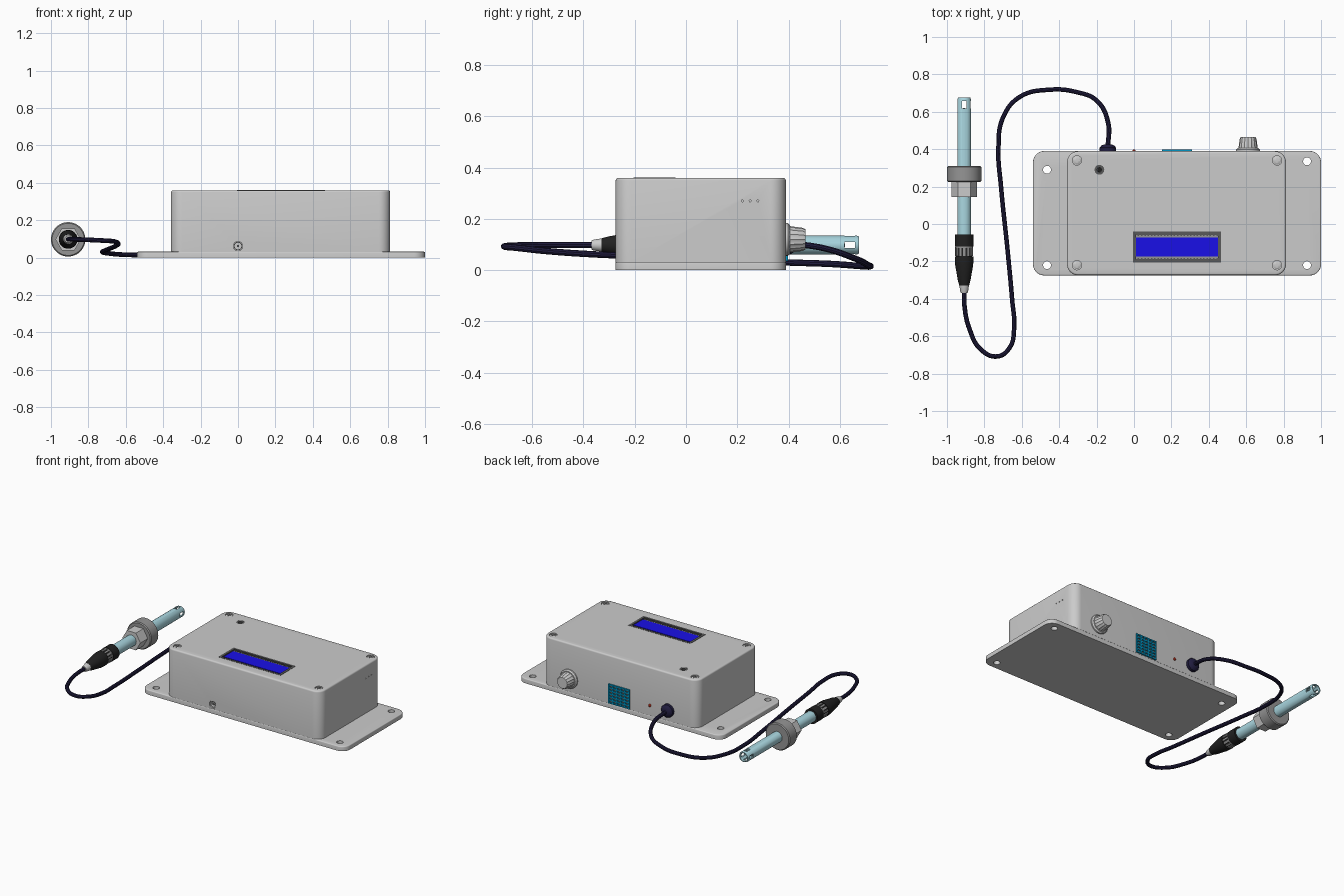
import bpy, bmesh, math
from mathutils import Matrix, Vector

if "Cube" in bpy.data.objects:
    bpy.data.objects.remove(bpy.data.objects["Cube"])

def colour(name, r, g, b):
    m = bpy.data.materials.new(name)
    m.diffuse_color = (r, g, b, 1)
    m.use_nodes = True
    m.node_tree.nodes["Principled BSDF"].inputs["Base Color"].default_value = m.diffuse_color
    return m

BLACK = colour("black", .015, .015, .015)
DARK = colour("dark_grey", .1, .1, .1)
STEEL = colour("steel_grey", .3, .3, .3)
NAVY = colour("navy_cable", .015, .012, .05)
BLUE = colour("screen_blue", .01, .005, .8)
TEAL = colour("sensor_teal", .0, .3, .55)
AQUA = colour("probe_aqua", .4, .68, .75)
RED = colour("led_red", .8, .05, .02)

def finish(bm, name, mat=None):
    bmesh.ops.recalc_face_normals(bm, faces=bm.faces)
    me = bpy.data.meshes.new(name)
    bm.to_mesh(me)
    bm.free()
    ob = bpy.data.objects.new(name, me)
    bpy.context.collection.objects.link(ob)
    if mat:
        me.materials.append(mat)
    smooth(ob)
    return ob

def smooth(ob):
    bpy.ops.object.select_all(action='DESELECT')
    bpy.context.view_layer.objects.active = ob
    ob.select_set(True)
    bpy.ops.object.shade_smooth_by_angle(angle=math.radians(35))

def add_box(bm, x0, x1, y0, y1, z0, z1, rot=Matrix()):
    m = Matrix.Translation(((x0+x1)/2, (y0+y1)/2, (z0+z1)/2)) @ Matrix.Diagonal((x1-x0, y1-y0, z1-z0, 1))
    bmesh.ops.create_cube(bm, size=1, matrix=rot @ m)

def boxes(name, items, mat=None):
    bm = bmesh.new()
    for it in items:
        add_box(bm, *it)
    return finish(bm, name, mat)

def rounded(name, x0, x1, y0, y1, z0, z1, r, edge):
    """Block with rounded upright corners and a small rounded top edge."""
    bm = bmesh.new()
    add_box(bm, x0, x1, y0, y1, z0, z1)
    up = [e for e in bm.edges if abs(e.verts[0].co.z - e.verts[1].co.z) > 1e-4]
    bmesh.ops.bevel(bm, geom=up, offset=r, segments=10, profile=.5, affect='EDGES')
    top = [e for e in bm.edges if all(v.co.z > z1 - 1e-5 for v in e.verts)]
    bmesh.ops.bevel(bm, geom=top, offset=edge, segments=3, profile=.5, affect='EDGES')
    return finish(bm, name)

def lathe(name, prof, at, axis='Y', segs=32, mat=None, ridge=0):
    """Revolve (position, radius) points around an axis; closed at both ends."""
    bm = bmesh.new()
    M = Matrix.Translation(at)
    if axis == 'Y':
        M = M @ Matrix.Rotation(-math.pi/2, 4, 'X')
    elif axis == 'X':
        M = M @ Matrix.Rotation(math.pi/2, 4, 'Y')
    rings = []
    for t, r in prof:
        ring = []
        for i in range(segs):
            a = 2*math.pi*i/segs
            q = r*(1 - ridge*(i % 2))
            ring.append(bm.verts.new(M @ Vector((q*math.cos(a), q*math.sin(a), t))))
        rings.append(ring)
    for a, b in zip(rings, rings[1:]):
        for i in range(segs):
            j = (i+1) % segs
            bm.faces.new((a[i], a[j], b[j], b[i]))
    bm.faces.new(rings[0])
    bm.faces.new(rings[-1])
    return finish(bm, name, mat)

def cut(target, cutters):
    for c in cutters:
        c.hide_render = True
        m = target.modifiers.new("cut", 'BOOLEAN')
        m.operation, m.solver, m.object = 'DIFFERENCE', 'EXACT', c
        bpy.context.view_layer.objects.active = target
        bpy.ops.object.modifier_apply(modifier=m.name)
        bpy.data.objects.remove(c)
    smooth(target)

# Mounting plate with four holes
plate = rounded("mounting_plate", -.54, 1, -.275, .39, 0, .032, .06, .006)
cut(plate, [lathe("hole_cutter", [(-.02, .021), (.06, .021)], (x, y, 0), 'Z')
            for x, y in ((-.465, .29), (-.465, -.22), (.925, .335), (.925, -.22))])

# Enclosure with pockets for screws, display, button and power jack
SCREWS = [(x, y) for x in (-.305, .765) for y in (-.22, .34)]
case = rounded("enclosure", -.358, .813, -.274, .389, .03, .36, .06, .01)
cutters = [lathe("screw_cutter", [(.348, .025), (.38, .025)], (x, y, 0), 'Z') for x, y in SCREWS]
cutters += [boxes("display_cutter", [(-.006, .466, -.206, -.039, .34, .4)]),
            lathe("button_cutter", [(.335, .026), (.4, .026)], (-.185, .29, 0), 'Z'),
            lathe("jack_cutter", [(-.3, .025), (-.235, .025)], (0, 0, .062))]
cutters += [lathe("vent_cutter", [(.8, .004), (.83, .004)], (0, y, .27), 'X', 8)
            for y in (.22, .25, .28)]
cut(case, cutters)

# Cross-head lid screws
for k, (x, y) in enumerate(SCREWS):
    s = lathe(f"lid_screw_{k+1}", [(.346, .022), (.355, .022), (.359, .015)], (x, y, 0), 'Z')
    cut(s, [boxes("slot_cutter", [(x-.016, x+.016, y-.003, y+.003, .351, .38)]),
            boxes("slot_cutter", [(x-.003, x+.003, y-.016, y+.016, .351, .38)])])

# Button socket on the lid and power jack on the front
lathe("button_socket", [(.336, .026), (.359, .026), (.359, .012), (.345, .012)], (-.185, .29, 0), 'Z', mat=DARK)
lathe("button_core", [(.336, .012), (.348, .011)], (-.185, .29, 0), 'Z', mat=BLACK)
lathe("power_jack", [(-.236, .023), (-.268, .023), (-.268, .018), (-.245, .018)], (0, 0, .062))
lathe("jack_pin", [(-.24, .006), (-.266, .006)], (0, 0, .062), segs=16, mat=STEEL)

# Display: frame, comb of tabs along both long sides, screen
boxes("display_frame", [(-.005, .465, -.205, -.19, .341, .361), (-.005, .465, -.055, -.04, .341, .361),
                        (-.005, .012, -.19, -.055, .341, .361), (.448, .465, -.19, -.055, .341, .361)], DARK)
boxes("display_bezel", [(.012, .448, -.19, -.172, .341, .351), (.012, .448, -.073, -.055, .341, .351)], STEEL)
boxes("display_tabs", [(.02 + i*.0175, .028 + i*.0175, y, y + .008, .35, .357)
                       for i in range(25) for y in (-.19, -.063)], DARK)
boxes("display_screen", [(.012, .448, -.173, -.072, .341, .354)], BLUE)

# Air sensor with grille on the back
boxes("sensor_back", [(.152, .308, .38, .391, .037, .165)], DARK)
boxes("sensor_grille",
      [(.15 + i*.0302, .159 + i*.0302, .385, .398, .035, .167) for i in range(6)] +
      [(.15, .31, .385, .397, .035 + i*.0207, .043 + i*.0207) for i in range(7)], TEAL)

# Indicator light
lathe("indicator_light", [(.385, .009), (.393, .009), (.397, .005)], (0, 0, .1), segs=16, mat=RED)

# Rotary knob
lathe("knob_skirt", [(.385, .064), (.397, .064), (.405, .056)], (.61, 0, .12))
lathe("knob_grip", [(.403, .052), (.455, .045), (.466, .039)], (.61, 0, .12), segs=32, ridge=.07)

# Cable gland
lathe("cable_gland", [(.385, .044), (.408, .044), (.42, .034), (.426, .018)], (-.14, 0, .105), segs=12, mat=NAVY)

# Cable
PATH = [(-.14, .41, .105), (-.138, .54, .085), (-.2, .66, .045), (-.31, .706, .022), (-.45, .718, .015),
        (-.61, .68, .016), (-.7, .57, .024), (-.725, .4, .03), (-.711, .2, .038), (-.675, -.15, .053),
        (-.652, -.4, .064), (-.641, -.56, .076), (-.664, -.66, .087), (-.73, -.708, .092),
        (-.82, -.67, .096), (-.88, -.56, .098), (-.905, -.45, .098), (-.908, -.35, .098)]
cu = bpy.data.curves.new("cable", 'CURVE')
cu.dimensions = '3D'
cu.bevel_depth, cu.bevel_resolution, cu.resolution_u = .0125, 3, 8
cu.use_fill_caps = True
sp = cu.splines.new('BEZIER')
sp.bezier_points.add(len(PATH) - 1)
for p, co in zip(sp.bezier_points, PATH):
    p.co = co
    p.handle_left_type = p.handle_right_type = 'AUTO'
cu.materials.append(NAVY)
cable = bpy.data.objects.new("cable", cu)
bpy.context.collection.objects.link(cable)
bpy.ops.object.select_all(action='DESELECT')
bpy.context.view_layer.objects.active = cable
cable.select_set(True)
bpy.ops.object.convert(target='MESH')
smooth(bpy.context.view_layer.objects.active)

# Probe: hollow tube with slotted tip and sensing bulb
PX, PZ = -.908, .098
P = (PX, 0, PZ)
tube = lathe("probe_tube", [(-.06, .037), (.665, .037), (.675, .033), (.675, .027), (.59, .027)], P, mat=AQUA)
cut(tube, [boxes("tip_cutter", [(PX-.012, PX+.012, .618, .658, PZ-.06, PZ+.06)]),
           boxes("tip_cutter", [(PX-.06, PX+.06, .618, .658, PZ-.012, PZ+.012)])])
bm = bmesh.new()
bmesh.ops.create_uvsphere(bm, u_segments=16, v_segments=10, radius=.02, matrix=Matrix.Translation((PX, .6, PZ)))
finish(bm, "probe_bulb", AQUA)

# Probe collar and hex nut
lathe("probe_collar", [(.225, .086), (.231, .092), (.304, .092), (.31, .086)], P, segs=48, mat=STEEL)
lathe("probe_nut", [(.145, .068), (.226, .068)], P, segs=6)

# Connector: black sleeves, ribbed grey grip, tapered strain relief
lathe("connector_sleeve", [(-.12, .05), (-.055, .05)], P, mat=BLACK)
lathe("connector_core", [(-.18, .043), (-.115, .043)], P, mat=BLACK)
bm = bmesh.new()
for k in range(14):
    R = Matrix.Translation(P) @ Matrix.Rotation(2*math.pi*k/14, 4, 'Y')
    add_box(bm, -.006, .006, -.172, -.123, .04, .048, R)
finish(bm, "connector_ribs", STEEL)
lathe("connector_ring", [(-.128, .047), (-.119, .047)], P, mat=STEEL)
lathe("connector_taper", [(-.33, .026), (-.3, .034), (-.22, .048), (-.19, .05), (-.175, .05)], P, mat=BLACK)
lathe("strain_relief", [(-.368, .018), (-.36, .021), (-.328, .026)], P)
